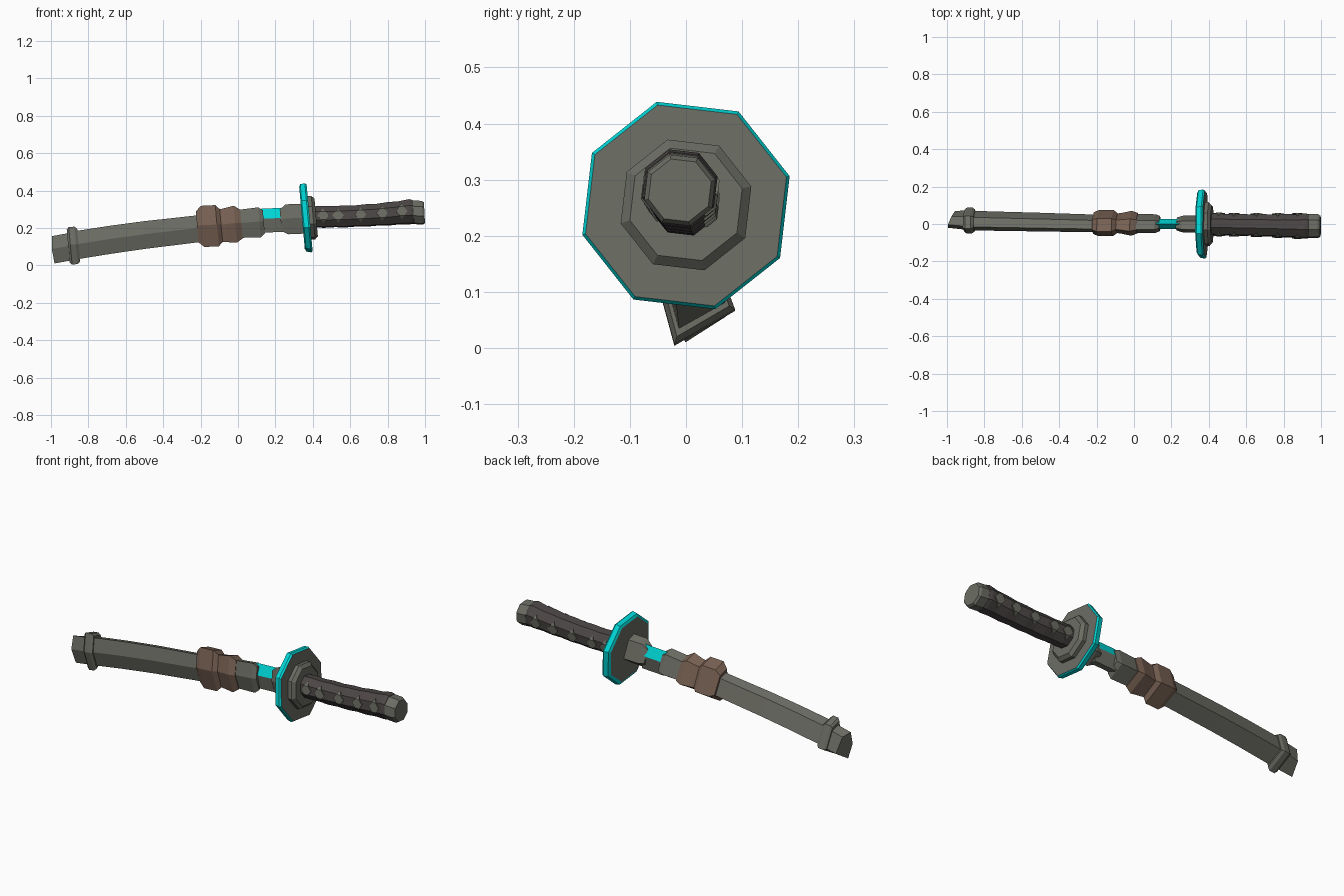
import bpy, bmesh, math

if "Cube" in bpy.data.objects:
    bpy.data.objects.remove(bpy.data.objects["Cube"])


def material(name, color):
    m = bpy.data.materials.new(name)
    m.diffuse_color = (*color, 1)
    m.use_nodes = True
    m.node_tree.nodes["Principled BSDF"].inputs["Base Color"].default_value = m.diffuse_color
    return m


GREY = material("grey metal", (0.147, 0.150, 0.125))
CYAN = material("glowing cyan", (0.0, 0.67, 0.67))
BROWN = material("brown leather", (0.185, 0.118, 0.085))
DARK = material("dark wrap", (0.072, 0.062, 0.061))

ROLL = math.radians(-6.7)
OCTAGON = [(math.cos(a), math.sin(a)) for a in
           (math.radians(22.5 + 45 * k) + ROLL for k in range(8))]
# Leaning scabbard section, fitted to a unit box
LEANING = [(-.32, .5), (.17, .4), (.5, -.19), (-.29, -.5), (-.5, .03)]
# Blade section: pointed spine and edge
DIAMOND = [(0, .5), (.5, .08), (.3, -.5), (-.3, -.5), (-.5, .08)]


def make(name, verts, faces, mats):
    mesh = bpy.data.meshes.new(name)
    mesh.from_pydata(verts, [], faces)
    bm = bmesh.new()
    bm.from_mesh(mesh)
    bmesh.ops.recalc_face_normals(bm, faces=bm.faces)
    bm.to_mesh(mesh)
    bm.free()
    for m in mats:
        mesh.materials.append(m)
    ob = bpy.data.objects.new(name, mesh)
    bpy.context.collection.objects.link(ob)
    return ob


def loft(name, section, rings, mats, tilt=0.09):
    """rings: x, centre y, centre z, width, height, optional sideways slant"""
    n, verts, faces = len(section), [], []
    for x, yc, zc, w, h, *slant in rings:
        s = slant[0] if slant else 0
        for u, v in section:
            verts.append((x - tilt * v * h + s * u * w, yc + u * w, zc + v * h))
    for r in range(len(rings) - 1):
        for i in range(n):
            j = (i + 1) % n
            faces.append((r * n + i, r * n + j, (r + 1) * n + j, (r + 1) * n + i))
    faces.append(tuple(range(n)))
    faces.append(tuple(range((len(rings) - 1) * n, len(rings) * n)))
    return make(name, verts, faces, mats)


def octo(name, rings, mats, tilt=0.09):
    return loft(name, OCTAGON, [(x, y, z, r, r) for x, y, z, r in rings], mats, tilt)


# Scabbard with slant-cut tip
loft("scabbard_tip", LEANING, [
    (-.977, .025, .083, .09, .146, .4),
    (-.88, .02, .103, .105, .146)], [GREY])
loft("scabbard_band", LEANING, [
    (-.908, .019, .104, .118, .175),
    (-.896, .019, .104, .137, .2),
    (-.866, .019, .107, .137, .2),
    (-.852, .018, .108, .118, .175)], [GREY])
loft("scabbard_body", LEANING, [
    (-.87, .018, .107, .105, .15),
    (-.68, .014, .137, .102, .149),
    (-.5, .01, .162, .1, .147),
    (-.2, .003, .197, .094, .143),
    (-.1, .002, .205, .094, .143)], [GREY])

# Leather wrap in two swellings
loft("leather_wrap", LEANING, [
    (-.218, .005, .205, .115, .165),
    (-.19, .005, .208, .14, .22),
    (-.112, .005, .212, .14, .22),
    (-.09, .004, .213, .105, .175),
    (-.07, .004, .214, .11, .18),
    (-.015, .004, .22, .133, .197),
    (.018, .004, .221, .11, .155)], [BROWN])

# Scabbard mouth
loft("scabbard_mouth", LEANING, [
    (.01, .003, .222, .1, .15),
    (.115, .002, .23, .1, .16),
    (.138, .002, .232, .08, .125)], [GREY])

# Exposed blade, glowing along its upper side
blade = loft("blade", DIAMOND, [
    (.12, 0, .238, .052, .128),
    (.25, 0, .244, .052, .128)], [GREY, CYAN])
for f in blade.data.polygons:
    f.material_index = int(abs(f.normal.x) < .7 and f.center.z > .255)

# Blade collar
loft("blade_collar", LEANING, [
    (.228, 0, .241, .07, .115),
    (.262, 0, .246, .09, .16),
    (.36, 0, .25, .092, .16)], [GREY])

# Octagonal guard with glowing rim
guard = octo("guard", [
    (.342, 0, .254, .172), (.349, 0, .254, .187),
    (.374, 0, .254, .192), (.383, 0, .254, .186)], [GREY, CYAN])
for f in guard.data.polygons:
    f.material_index = int(abs(f.normal.x) < .93)
octo("guard_washer", [
    (.375, 0, .255, .121), (.402, 0, .255, .121), (.418, 0, .256, .104)], [GREY])

# Handle with wavy wrap
def handle_at(x):
    t = (x - .42) / .5
    return -.002 - .009 * t, .259 + .028 * t * t, .061 + .009 * t ** 3


rings = []
for k in range(10):
    x = .40 + k * .0575
    y, z, r = handle_at(x)
    rings.append((x, y, z, r * (1.0 if k % 2 else .955)))
rings.append((.937, -.011, .286, .066))
octo("handle", rings, [DARK], .05)

# Pommel
octo("pommel", [
    (.93, -.011, .286, .06), (.938, -.011, .284, .066),
    (.985, -.011, .281, .066), (.997, -.011, .281, .058)], [GREY], .05)


# Diamond plates between the wraps, folded around both handle sides
def diamond(name, x, side):
    yc, zc, r = handle_at(x)
    flat, half = r * .93 + .002, r * .36
    pts = [(-.031, flat, 0), (-.012, flat, half), (.012, flat, half), (.031, flat, 0),
           (.012, flat, -half), (-.012, flat, -half),
           (0, flat - .016, half + .016), (0, flat - .016, -half - .016)]
    c, s = math.cos(ROLL), math.sin(ROLL)
    verts = []
    for dx, dy, dz in pts:
        dy *= side
        verts.append((x + dx - .05 * dz, yc + dy * c - dz * s, zc + dy * s + dz * c))
    ob = make(name, verts, [(0, 1, 2, 3, 4, 5), (1, 6, 2), (4, 7, 5)], [GREY])
    solid = ob.modifiers.new("thickness", "SOLIDIFY")
    solid.thickness, solid.offset = .005, 0


for i, x in enumerate((.455, .535, .655, .77, .875)):
    diamond(f"front_diamond_{i + 1}", x, -1)
    diamond(f"back_diamond_{i + 1}", x, 1)
